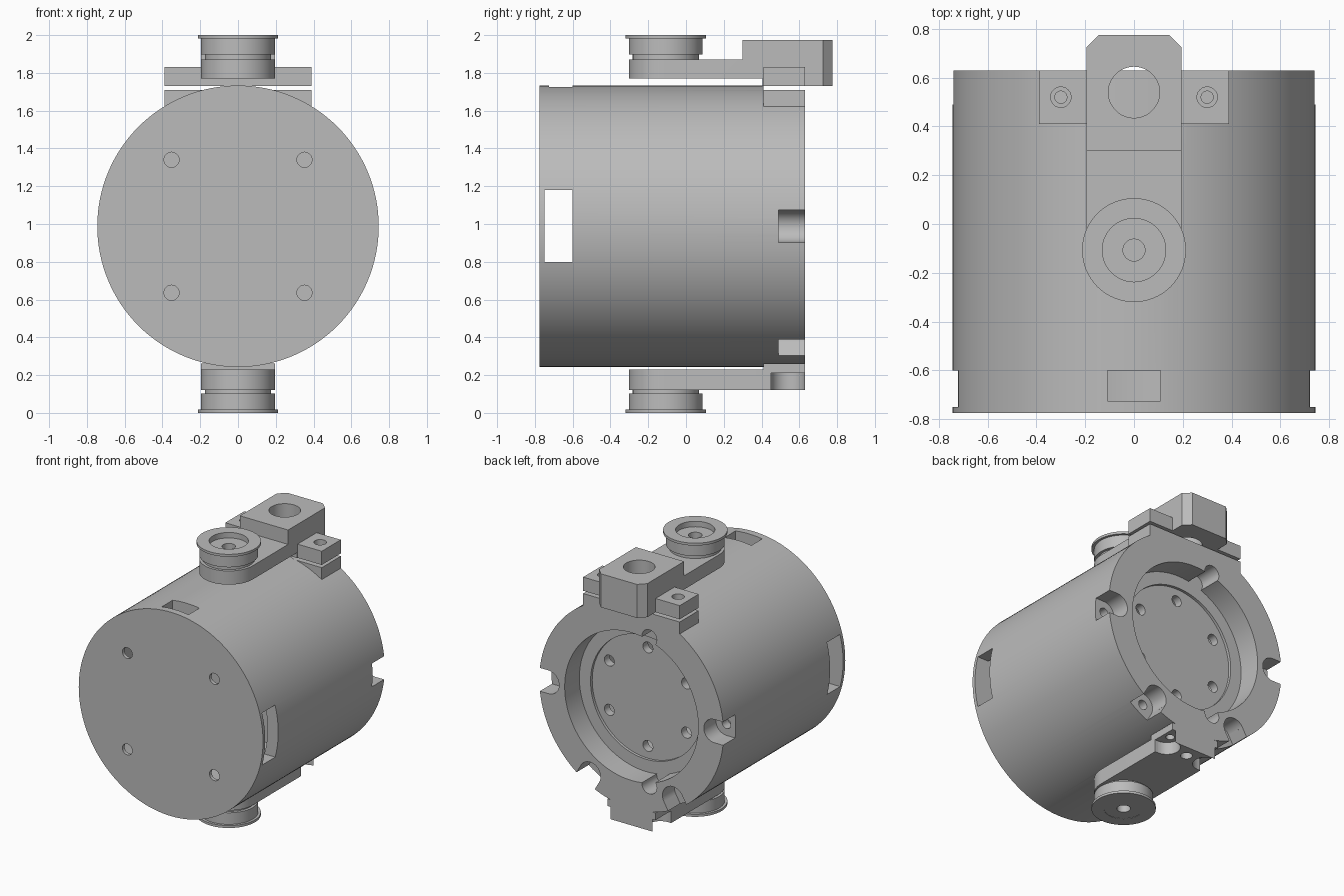
import bpy, bmesh, math
from mathutils import Matrix, Vector

if "Cube" in bpy.data.objects:
    bpy.data.objects.remove(bpy.data.objects["Cube"], do_unlink=True)

grey = bpy.data.materials.new("plain grey")
grey.use_nodes = True
tone = (0.5, 0.5, 0.5, 1)
grey.diffuse_color = tone
grey.node_tree.nodes["Principled BSDF"].inputs["Base Color"].default_value = tone

CZ = 0.988    # height of the housing axis
R = 0.745     # housing radius
BACK = 0.63   # rear face


def finish(name, bm):
    bmesh.ops.recalc_face_normals(bm, faces=bm.faces)
    mesh = bpy.data.meshes.new(name)
    bm.to_mesh(mesh)
    bm.free()
    ob = bpy.data.objects.new(name, mesh)
    bpy.context.collection.objects.link(ob)
    mesh.materials.append(grey)
    return ob


def box(name, x, y, z):
    """Box from (low, high) ranges."""
    bm = bmesh.new()
    size = [b - a for a, b in (x, y, z)]
    mid = [(a + b) / 2 for a, b in (x, y, z)]
    bmesh.ops.create_cube(bm, size=1, matrix=Matrix.Translation(mid) @ Matrix.Diagonal((*size, 1)))
    return finish(name, bm)


def rod(name, r, a, b, axis="Z", seg=32):
    """Cylinder between two heights on the z axis, or two depths on the y axis.
    a and b are full points."""
    bm = bmesh.new()
    a, b = Vector(a), Vector(b)
    turn = Matrix.Rotation(math.pi / 2, 4, "X") if axis == "Y" else Matrix()
    bmesh.ops.create_cone(bm, cap_ends=True, segments=seg, radius1=r, radius2=r,
                          depth=(b - a).length, matrix=Matrix.Translation((a + b) / 2) @ turn)
    return finish(name, bm)


def rod_y(name, r, x, z, y0, y1, seg=32):
    return rod(name, r, (x, y0, z), (x, y1, z), "Y", seg)


def rod_z(name, r, x, y, z0, z1, seg=32):
    return rod(name, r, (x, y, z0), (x, y, z1), "Z", seg)


def slab(name, outline, z0, z1):
    """Outline in x and y raised from z0 to z1."""
    bm = bmesh.new()
    face = bm.faces.new([bm.verts.new((x, y, z0)) for x, y in outline])
    top = bmesh.ops.extrude_face_region(bm, geom=[face])["geom"]
    bmesh.ops.translate(bm, vec=(0, 0, z1 - z0),
                        verts=[v for v in top if isinstance(v, bmesh.types.BMVert)])
    return finish(name, bm)


def join_or_cut(ob, tools, operation="DIFFERENCE"):
    for tool in tools:
        mod = ob.modifiers.new("shape", "BOOLEAN")
        mod.operation, mod.solver, mod.object = operation, "EXACT", tool
        bpy.context.view_layer.objects.active = ob
        bpy.ops.object.modifier_apply(modifier=mod.name)
        bpy.data.objects.remove(tool, do_unlink=True)


def smooth(ob):
    bpy.ops.object.select_all(action="DESELECT")
    ob.select_set(True)
    bpy.context.view_layer.objects.active = ob
    bpy.ops.object.shade_smooth_by_angle(angle=math.radians(30))


# Housing drum with flat pads at the rear, top and bottom
housing = rod_y("housing", R, 0, CZ, -0.775, BACK, 128)
join_or_cut(housing, [box("top_pad", (-0.39, 0.39), (0.41, BACK), (1.4, 1.71))], "UNION")
cuts = [box("top_flat", (-0.6, 0.6), (0.41, 1), (1.71, 2)),
        box("bottom_flat", (-0.6, 0.6), (0.41, 1), (0, 0.262)),
        # hollow front chamber and stepped rear recess
        rod_y("chamber", 0.66, 0, CZ, -0.75, 0.38, 96),
        rod_y("recess", 0.54, 0, CZ, 0.46, 1, 96),
        rod_y("recess_floor", 0.45, 0, CZ, 0.44, 0.9, 96),
        # windows behind the front plate
        box("side_windows", (-1, 1), (-0.75, -0.6), (0.8, 1.18)),
        box("top_window", (-0.108, 0.108), (-0.725, -0.6), (1.4, 2))]
for sx in (-1, 1):
    for sz in (-1, 1):
        cuts.append(rod_y("front_hole", 0.04, sx * 0.352, CZ + sz * 0.352, -1, -0.7))
for i in range(6):
    a = math.radians(30 + 60 * i)
    cuts.append(rod_y("floor_hole", 0.04, 0.36 * math.cos(a), CZ + 0.36 * math.sin(a), 0.3, 0.5))
# two wiring grooves in the recess wall
for s in (-1, 1):
    cuts.append(rod_y("groove", 0.06, -0.145, CZ + s * 0.54, 0.46, 0.9))
# rounded slots around the rear rim, each with a screw hole
for degrees in (0, 180, -60, -120):
    a = math.radians(degrees)
    u, v = math.cos(a), math.sin(a)
    cuts.append(rod_y("slot_end", 0.085, 0.67 * u, CZ + 0.67 * v, 0.49, 0.9))
    slot = box("slot", (0.67, 1), (0.49, 0.91), (-0.085, 0.085))
    slot.data.transform(Matrix.Translation((0, 0, CZ)) @ Matrix.Rotation(-a, 4, "Y"))
    cuts.append(slot)
    cuts.append(rod_y("slot_hole", 0.035, 0.67 * u, CZ + 0.67 * v, 0.42, 0.6))
join_or_cut(housing, cuts)
smooth(housing)

# Arms share a round front end centred on the pulley
PY, AW = -0.107, 0.195
round_end = [(-AW * math.cos(t), PY - AW * math.sin(t))
             for t in (math.pi * i / 32 for i in range(33))]

# Upper arm with raised, chamfered rear block
upper_arm = slab("upper_arm", round_end + [(AW, 0.42), (-AW, 0.42)], 1.77, 1.87)
block = slab("block", [(-AW, 0.3), (AW, 0.3), (AW, 0.725), (0.145, 0.775),
                       (-0.145, 0.775), (-AW, 0.725)], 1.73, 1.975)
join_or_cut(upper_arm, [block], "UNION")
bar = box("cross_bar", (-0.39, 0.39), (0.41, BACK), (1.73, 1.83))
join_or_cut(upper_arm, [bar], "UNION")
cuts = [box("underside", (-0.5, 0.5), (0.2, 0.405), (1.6, 1.77)),
        rod_z("arm_hole", 0.105, 0, 0.54, 1.6, 2.2, 48)]
for s in (-1, 1):
    cuts.append(rod_z("bar_hole", 0.042, s * 0.3, 0.52, 1.77, 1.9))
    cuts.append(rod_z("bar_hole_lower", 0.025, s * 0.3, 0.52, 1.7, 1.8))
join_or_cut(upper_arm, cuts)
smooth(upper_arm)

# Lower arm with scooped rear corners
lower_arm = slab("lower_arm", round_end + [(AW, BACK), (-AW, BACK)], 0.12, 0.23)
riser = box("riser", (-AW, AW), (0.41, BACK), (0.2, 0.262))
join_or_cut(lower_arm, [riser], "UNION")
cuts = [rod_z("centre_hole", 0.04, 0, 0.54, 0, 0.2)]
for s in (-1, 1):
    cuts.append(rod_z("scoop", 0.09, s * 0.17, 0.54, 0, 0.21))
    cuts.append(box("scoop_side", sorted((s * 0.17, s * 0.4)), (0.45, 0.7), (0, 0.21)))
    cuts.append(rod_z("scoop_hole", 0.03, s * 0.14, 0.54, 0.1, 0.25))
join_or_cut(lower_arm, cuts)
smooth(lower_arm)


def pulley(name, seat, way, dish):
    """Turned wheel standing on the arm at height seat, pointing up or down."""
    profile = [(0.045, 0), (0.175, 0), (0.175, 0.027), (AW, 0.027), (AW, 0.112),
               (0.213, 0.112), (0.213, 0.13), (0.13, 0.13), (0.13, 0.13 - dish),
               (0.045, 0.13 - dish)]
    bm = bmesh.new()
    ring = [bm.verts.new((r, PY, seat + way * h)) for r, h in profile]
    edges = [bm.edges.new((ring[i], ring[(i + 1) % len(ring)])) for i in range(len(ring))]
    bmesh.ops.spin(bm, geom=ring + edges, cent=(0, PY, 0), axis=(0, 0, 1),
                   angle=math.tau, steps=64, use_merge=True)
    bmesh.ops.remove_doubles(bm, verts=bm.verts, dist=0.0001)
    smooth(finish(name, bm))


pulley("upper_pulley", 1.87, 1, 0.04)
pulley("lower_pulley", 0.13, -1, 0.002)
